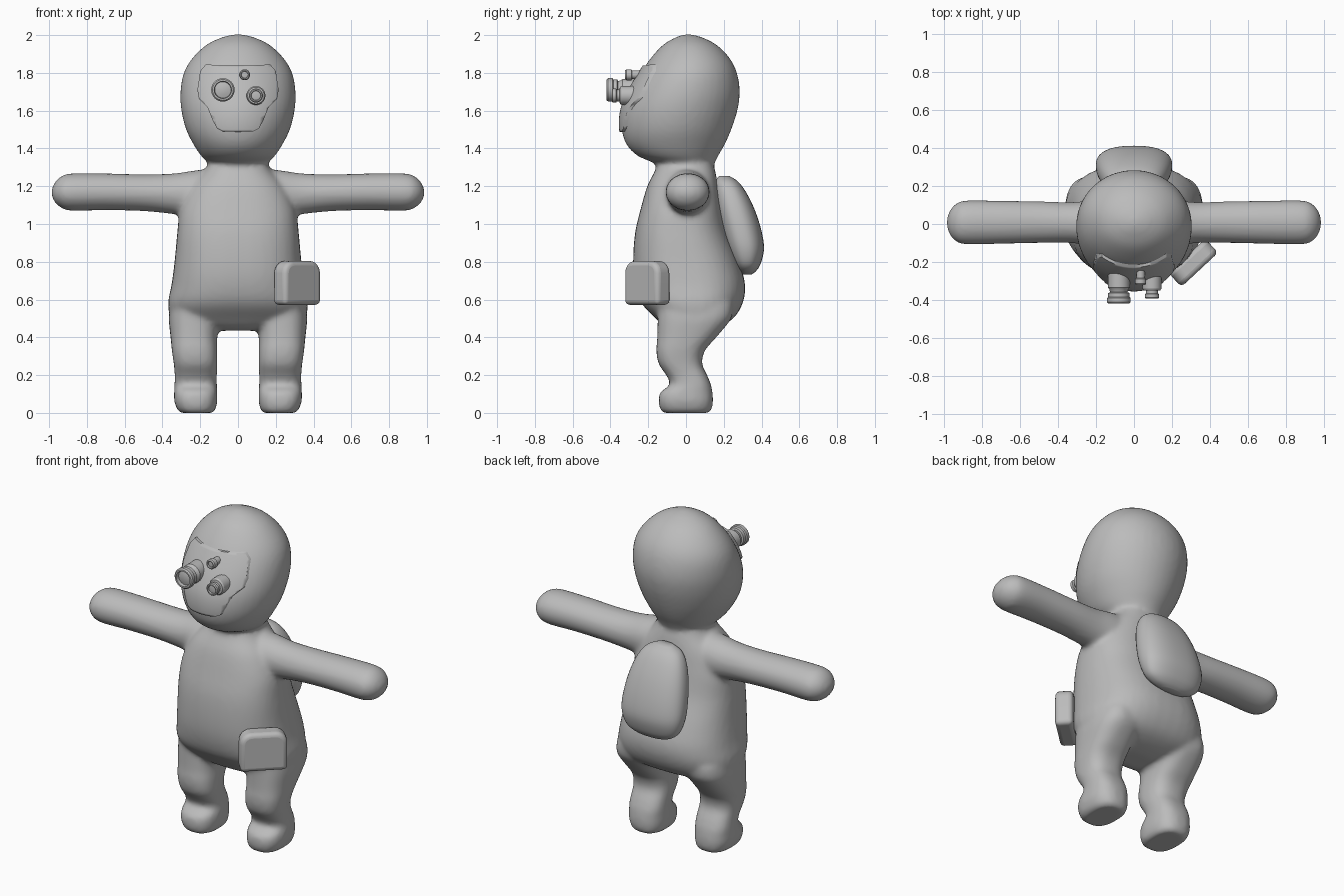
import bpy, bmesh
from math import sin, cos, pi, radians, copysign
from mathutils import Vector, Matrix

cube = bpy.data.objects.get("Cube")
if cube:
    bpy.data.objects.remove(cube)

grey = bpy.data.materials.new("plain grey")
grey.use_nodes = True
colour = (0.5, 0.5, 0.5, 1)
grey.diffuse_color = colour
grey.node_tree.nodes["Principled BSDF"].inputs["Base Color"].default_value = colour


def spline(rows, steps):
    """Smoothly interpolate rows of numbers."""
    out = []
    for i in range(len(rows) - 1):
        p0, p1, p2, p3 = (rows[max(0, min(len(rows) - 1, k))] for k in range(i - 1, i + 3))
        for s in range(steps):
            t = s / steps
            out.append([0.5 * (2 * b + (c - a) * t + (2 * a - 5 * b + 4 * c - d) * t * t
                               + (3 * b - a - 3 * c + d) * t ** 3)
                        for a, b, c, d in zip(p0, p1, p2, p3)])
    return out + [list(rows[-1])]


def loft(bm, rows, power=2.0, along_x=False, grow=0.0, sides=40, steps=4):
    """Closed skin over rows of (position, low a, high a, low b, high b)."""
    rings = []
    for t, a0, a1, b0, b1 in spline(rows, steps):
        ring = []
        for k in range(sides):
            c, s = cos(2 * pi * k / sides), sin(2 * pi * k / sides)
            a = (a0 + a1) / 2 + (abs(a1 - a0) / 2 + grow) * copysign(abs(c) ** (2 / power), c)
            b = (b0 + b1) / 2 + (abs(b1 - b0) / 2 + grow) * copysign(abs(s) ** (2 / power), s)
            ring.append(bm.verts.new((t, a, b) if along_x else (a, b, t)))
        rings.append(ring)
    for low, high in zip(rings, rings[1:]):
        for k in range(sides):
            n = (k + 1) % sides
            bm.faces.new((low[k], low[n], high[n], high[k]))
    bm.faces.new(rings[0][::-1])
    bm.faces.new(rings[-1])


def finish(name, bm, angle=40):
    bmesh.ops.recalc_face_normals(bm, faces=bm.faces)
    mesh = bpy.data.meshes.new(name)
    bm.to_mesh(mesh)
    bm.free()
    mesh.materials.append(grey)
    ob = bpy.data.objects.new(name, mesh)
    bpy.context.collection.objects.link(ob)
    bpy.ops.object.select_all(action='DESELECT')
    ob.select_set(True)
    bpy.context.view_layer.objects.active = ob
    bpy.ops.object.shade_smooth_by_angle(angle=radians(angle))
    return ob


# Body: head, torso, arms and legs fused into one smooth skin
head = [(1.27, -.13, .13, -.13, .12), (1.32, -.155, .155, -.165, .15),
        (1.36, -.195, .195, -.255, .17), (1.42, -.235, .235, -.315, .205),
        (1.5, -.275, .275, -.34, .24), (1.6, -.3, .3, -.335, .272),
        (1.7, -.305, .305, -.297, .285), (1.8, -.287, .287, -.24, .27),
        (1.88, -.24, .24, -.185, .23), (1.95, -.165, .165, -.12, .16),
        (1.99, -.08, .08, -.05, .08), (2.003, -.02, .02, -.01, .03)]
torso = [(.435, -.1, .1, -.06, .08), (.455, -.25, .25, -.11, .17),
         (.5, -.35, .35, -.16, .25), (.58, -.37, .37, -.235, .3),
         (.68, -.352, .352, -.27, .313), (.8, -.336, .336, -.28, .28),
         (.95, -.322, .322, -.27, .22), (1.08, -.305, .305, -.24, .19),
         (1.2, -.25, .25, -.205, .17), (1.28, -.18, .18, -.165, .155),
         (1.33, -.15, .15, -.145, .14)]
arm = [(.08, -.13, .13, 1.02, 1.3), (.22, -.115, .125, 1.035, 1.285),
       (.34, -.1, .115, 1.052, 1.268), (.5, -.1, .12, 1.068, 1.263),
       (.7, -.105, .123, 1.073, 1.268), (.88, -.108, .125, 1.07, 1.268),
       (.935, -.095, .11, 1.085, 1.253), (.97, -.06, .075, 1.115, 1.22),
       (.988, -.015, .03, 1.155, 1.18)]
leg = [(.0, .135, .305, -.12, .12), (.015, .12, .32, -.135, .135),
       (.06, .11, .337, -.145, .143), (.11, .11, .338, -.135, .14),
       (.15, .112, .336, -.085, .132), (.2, .112, .335, -.105, .112),
       (.26, .11, .34, -.145, .085), (.33, .11, .35, -.157, .1),
       (.4, .11, .357, -.152, .16), (.5, .1, .366, -.15, .24), (.58, .1, .355, -.15, .25)]

bm = bmesh.new()
loft(bm, head)
loft(bm, torso, 2.5)
loft(bm, arm, along_x=True)
loft(bm, leg, 2.6)
half = [f for f in bm.faces if min(v.co.x for v in f.verts) > .05 and f.is_valid]
mirror = bmesh.new()
loft(mirror, arm, along_x=True)
loft(mirror, leg, 2.6)
bmesh.ops.scale(mirror, vec=(-1, 1, 1), verts=mirror.verts)
bmesh.ops.reverse_faces(mirror, faces=mirror.faces)
temp = bpy.data.meshes.new("mirrored_limbs")
mirror.to_mesh(temp)
mirror.free()
bm.from_mesh(temp)
bpy.data.meshes.remove(temp)
body = finish("body", bm, 180)
remesh = body.modifiers.new("fuse", 'REMESH')
remesh.mode = 'VOXEL'
remesh.voxel_size = 0.014
remesh.use_smooth_shade = True
soften = body.modifiers.new("soften", 'SMOOTH')
soften.factor = 0.5
soften.iterations = 8

# Face plate: a slightly larger head shape trimmed to the plate outline
bm = bmesh.new()
loft(bm, head, grow=.014, sides=64, steps=6)
plate = finish("face_plate", bm)
side = [(0, 1.838), (.09, 1.84), (.17, 1.845), (.2, 1.81), (.215, 1.71), (.207, 1.665),
        (.16, 1.615), (.135, 1.55), (.11, 1.505), (.08, 1.49), (0, 1.488)]
outline = side + [(-x, z) for x, z in side[-2:0:-1]]
bm = bmesh.new()
face = bm.faces.new([bm.verts.new((x, -.6, z)) for x, z in outline])
push = bmesh.ops.extrude_face_region(bm, geom=[face])
bmesh.ops.translate(bm, vec=(0, .5, 0),
                    verts=[v for v in push["geom"] if isinstance(v, bmesh.types.BMVert)])
cutter = finish("face_plate_cutter", bm)
cutter.hide_render = True
cutter.hide_set(True)
cutter.display_type = 'WIRE'
trim = plate.modifiers.new("trim", 'BOOLEAN')
trim.operation = 'INTERSECT'
trim.solver = 'EXACT'
trim.object = cutter


# Lenses: turned profiles of (radius, y)
def lens(name, x, z, profile):
    bm = bmesh.new()
    verts = [bm.verts.new((r, y, 0)) for r, y in profile]
    edges = [bm.edges.new(pair) for pair in zip(verts, verts[1:])]
    bmesh.ops.spin(bm, geom=verts + edges, cent=(0, 0, 0), axis=(0, 1, 0),
                   angle=2 * pi, steps=32)
    bmesh.ops.remove_doubles(bm, verts=bm.verts, dist=.0005)
    finish(name, bm, 30).location = (x, 0, z)


lens("large_lens", -.08, 1.71,
     [(0, -.25), (.058, -.25), (.058, -.335), (.05, -.345), (.046, -.36), (.056, -.364),
      (.056, -.385), (.062, -.39), (.062, -.412), (.055, -.42), (.046, -.42),
      (.043, -.4), (.025, -.405), (0, -.408)])
lens("medium_lens", .095, 1.68,
     [(0, -.25), (.05, -.25), (.05, -.34), (.044, -.35), (.031, -.352), (.031, -.366),
      (.037, -.37), (.037, -.388), (.032, -.393), (.026, -.393), (.024, -.383), (0, -.387)])
lens("small_lens", .035, 1.79,
     [(0, -.2), (.022, -.2), (.022, -.285), (.029, -.289), (.029, -.315), (.024, -.322),
      (.019, -.322), (.017, -.312), (0, -.314)])

# Backpack: rounded pod leaning down the back
bm = bmesh.new()
loft(bm, [(.732, -.06, .06, .3, .345), (.75, -.125, .125, .28, .37),
          (.79, -.175, .175, .25, .395), (.87, -.2, .2, .215, .413),
          (.97, -.198, .198, .185, .398), (1.08, -.18, .18, .16, .362),
          (1.17, -.15, .15, .15, .317), (1.225, -.11, .11, .155, .275),
          (1.254, -.05, .05, .175, .23)], 2.4)
finish("backpack", bm, 60)

# Hip pouch: rounded box set diagonally on the left hip
bm = bmesh.new()
bmesh.ops.create_cube(bm, size=1)
bmesh.ops.scale(bm, vec=(.265, .1, .232), verts=bm.verts)
top = [e for e in bm.edges if abs(e.verts[0].co.x - e.verts[1].co.x) < .01
       and min(v.co.z for v in e.verts) > 0]
bmesh.ops.bevel(bm, geom=top, offset=.065, segments=6, profile=.5, affect='EDGES')
bmesh.ops.rotate(bm, matrix=Matrix.Rotation(radians(43), 3, 'Z'), verts=bm.verts)
pouch = finish("hip_pouch", bm, 60)
pouch.location = Vector((.313, -.205, .688))
bevel = pouch.modifiers.new("round", 'BEVEL')
bevel.width = .025
bevel.segments = 4
bevel.angle_limit = radians(40)
